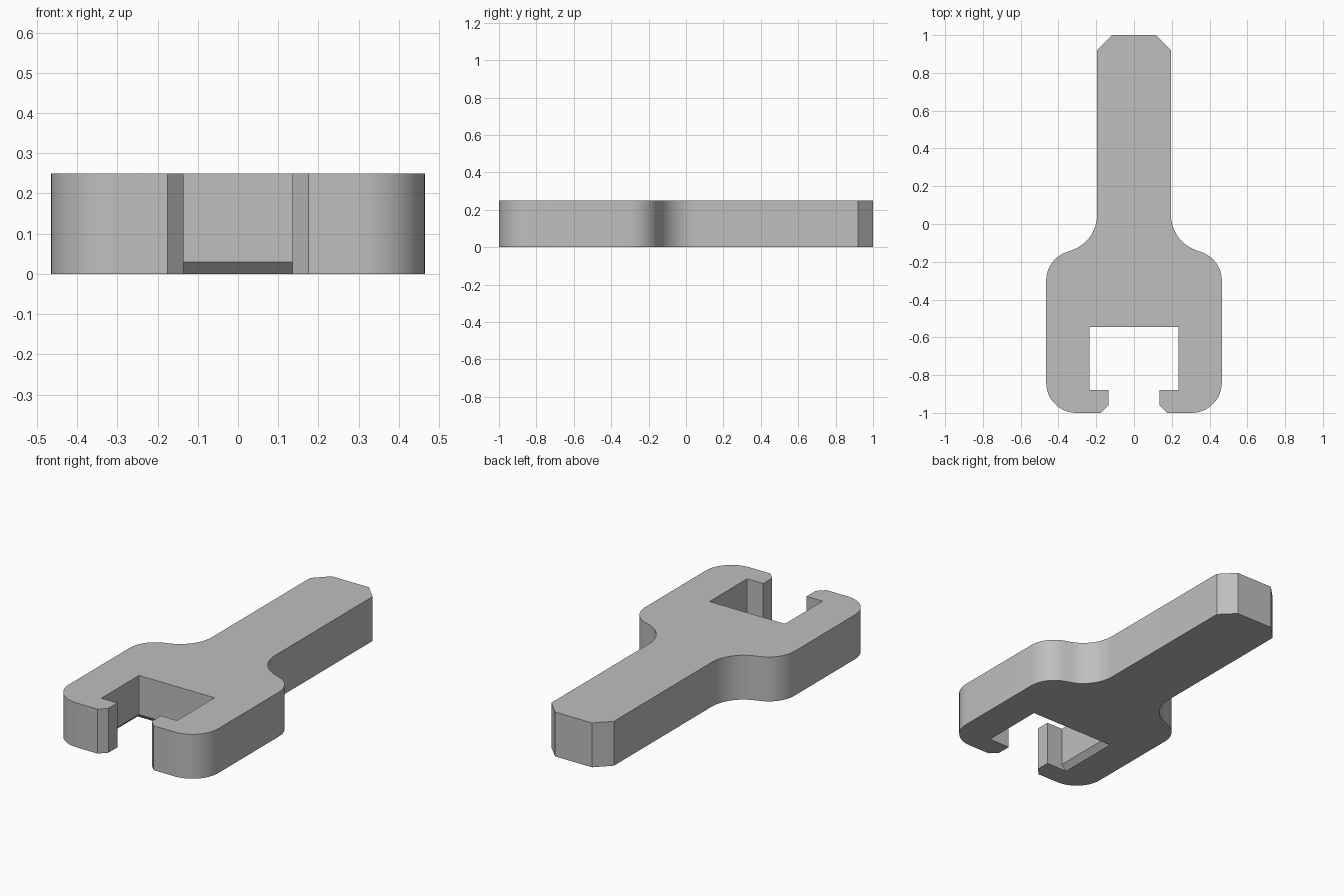
import bpy
import bmesh
import math

cube = bpy.data.objects.get("Cube")
if cube:
    bpy.data.objects.remove(cube, do_unlink=True)

HEIGHT = 0.25
CHAMFER = 0.03
SLOT_X, SLOT_BACK, HOOK_Y = 0.235, -0.545, -0.88


def arc(cx, cy, r, start, end, steps=12):
    """Points on a circular arc, angles in degrees."""
    angles = [math.radians(start + (end - start) * i / steps) for i in range(steps + 1)]
    return [(cx + r * math.cos(a), cy + r * math.sin(a)) for a in angles]


# Half outline on the +x side, from the handle tip round to the slot
half = [(0.115, 1.0), (0.195, 0.92)]
half += arc(0.395, 0.05, 0.2, 180, 250)          # neck fillet
half += arc(0.305, -0.30, 0.16, 70, 0)           # shoulder
half += arc(0.305, -0.84, 0.16, 0, -90)          # jaw corner
half += [(0.175, -1.0), (0.135, -0.96), (0.135, HOOK_Y),
         (SLOT_X, HOOK_Y), (SLOT_X, SLOT_BACK)]  # hook and slot
outline = half + [(-x, y) for x, y in reversed(half)]


def widen(x, y):
    """Move slot corners outward for the chamfered lower edge."""
    if abs(abs(x) - SLOT_X) < 1e-6 and HOOK_Y - 0.001 < y < SLOT_BACK + 0.001:
        x += math.copysign(CHAMFER, x)
        if y > HOOK_Y + 0.1:
            y += CHAMFER
    return x, y


# Stack three outline rings into one solid
bm = bmesh.new()
rings = [
    [bm.verts.new((*widen(x, y), 0)) for x, y in outline],
    [bm.verts.new((x, y, CHAMFER)) for x, y in outline],
    [bm.verts.new((x, y, HEIGHT)) for x, y in outline],
]
n = len(outline)
for low, high in zip(rings, rings[1:]):
    for i in range(n):
        j = (i + 1) % n
        bm.faces.new((low[i], low[j], high[j], high[i]))
bm.faces.new(rings[0])
bm.faces.new(rings[-1])
bmesh.ops.recalc_face_normals(bm, faces=bm.faces)
# Merge flat wall pieces that need no split
bmesh.ops.dissolve_limit(bm, angle_limit=math.radians(0.1), verts=bm.verts, edges=bm.edges)

mesh = bpy.data.meshes.new("forked_clip")
bm.to_mesh(mesh)
bm.free()
clip = bpy.data.objects.new("forked_clip", mesh)
bpy.context.collection.objects.link(clip)

# Plain grey material
grey = bpy.data.materials.new("plain_grey")
grey.use_nodes = True
colour = (0.52, 0.52, 0.52, 1)
grey.diffuse_color = colour
grey.node_tree.nodes["Principled BSDF"].inputs["Base Color"].default_value = colour
mesh.materials.append(grey)

# Smooth the curved walls, keep the corners sharp
bpy.ops.object.select_all(action="DESELECT")
clip.select_set(True)
bpy.context.view_layer.objects.active = clip
bpy.ops.object.shade_smooth_by_angle(angle=math.radians(28))
